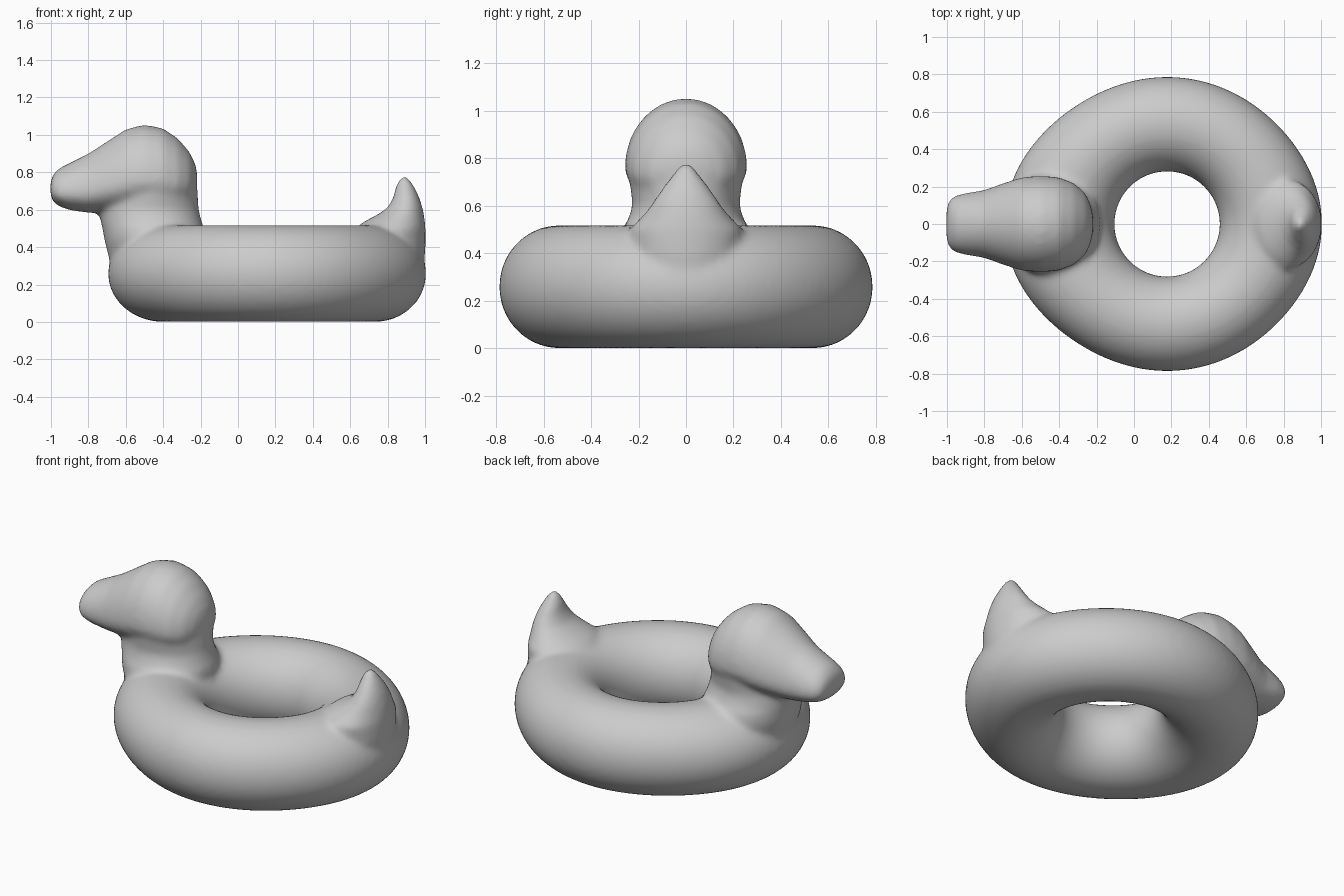
import bpy, bmesh
from math import sin, cos, pi

cube = bpy.data.objects.get("Cube")
if cube:
    bpy.data.objects.remove(cube, do_unlink=True)

SIDES = 40
bm = bmesh.new()


def skin(rings):
    """Bridge a list of closed vertex rings and cap both ends."""
    loops = [[bm.verts.new(p) for p in ring] for ring in rings]
    for a, b in zip(loops, loops[1:]):
        for i in range(len(a)):
            j = (i + 1) % len(a)
            bm.faces.new((a[i], a[j], b[j], b[i]))
    bm.faces.new(loops[0][::-1])
    bm.faces.new(loops[-1])


def turn():
    return [2 * pi * i / SIDES for i in range(SIDES)]


def upright(sections):
    """Loft ellipses stacked in z: (z, x_min, x_max, half_width)."""
    skin([[((a + b) / 2 + (b - a) / 2 * cos(t), w * sin(t), z) for t in turn()]
          for z, a, b, w in sections])


def lengthwise(sections):
    """Loft egg sections along x: (x, z_low, z_high, half_width)."""
    rings = []
    for x, low, high, w in sections:
        mid = low + 0.36 * (high - low)
        rings.append([(x, w * cos(t),
                       mid + sin(t) * ((high - mid) if sin(t) > 0 else (mid - low)))
                      for t in turn()])
    skin(rings)


# Inflated ring, drawn out a little on its outer side at chest and tail
MAJOR, TUBE, HEIGHT, CENTRE, AROUND = 0.534, 0.253, 0.259, 0.177, 96
ring = []
for i in range(AROUND):
    u = 2 * pi * i / AROUND
    stretch = 0.042 * max(cos(u), 0) ** 6 + 0.085 * max(-cos(u), 0) ** 4
    loop = []
    for t in turn():
        r = MAJOR + TUBE * cos(t) + stretch * (0.5 + 0.5 * cos(t))
        loop.append(bm.verts.new((CENTRE + r * cos(u), r * sin(u),
                                  HEIGHT + HEIGHT * sin(t))))
    ring.append(loop)
for i in range(AROUND):
    a, b = ring[i], ring[(i + 1) % AROUND]
    for k in range(SIDES):
        m = (k + 1) % SIDES
        bm.faces.new((a[k], b[k], b[m], a[m]))

# Neck, flaring into the ring
upright([(0.20, -0.60, -0.25, 0.20), (0.32, -0.685, -0.20, 0.25),
         (0.44, -0.715, -0.18, 0.28), (0.50, -0.725, -0.18, 0.27),
         (0.54, -0.735, -0.195, 0.245), (0.60, -0.745, -0.21, 0.225),
         (0.68, -0.72, -0.215, 0.235), (0.76, -0.66, -0.22, 0.235)])

# Head and bill
lengthwise([(-1.003, 0.68, 0.75, 0.08), (-0.99, 0.645, 0.785, 0.125),
            (-0.96, 0.618, 0.82, 0.152), (-0.90, 0.598, 0.85, 0.166),
            (-0.80, 0.583, 0.90, 0.182), (-0.70, 0.585, 0.965, 0.218),
            (-0.60, 0.59, 1.03, 0.25), (-0.50, 0.60, 1.055, 0.258),
            (-0.40, 0.60, 1.035, 0.25), (-0.32, 0.61, 0.98, 0.218),
            (-0.26, 0.64, 0.91, 0.165), (-0.23, 0.69, 0.85, 0.10),
            (-0.218, 0.74, 0.80, 0.04)])

# Upturned tail
upright([(0.25, 0.72, 0.99, 0.16), (0.40, 0.68, 1.003, 0.22),
         (0.50, 0.63, 1.003, 0.24), (0.535, 0.67, 1.0, 0.205),
         (0.57, 0.74, 0.995, 0.172), (0.61, 0.80, 0.987, 0.143),
         (0.66, 0.828, 0.972, 0.11), (0.71, 0.84, 0.95, 0.074),
         (0.75, 0.853, 0.927, 0.043), (0.775, 0.872, 0.908, 0.02)])

bmesh.ops.recalc_face_normals(bm, faces=bm.faces)
mesh = bpy.data.meshes.new("swim_ring")
bm.to_mesh(mesh)
bm.free()
swim_ring = bpy.data.objects.new("swim_ring", mesh)
bpy.context.collection.objects.link(swim_ring)

# Plain grey vinyl
grey = bpy.data.materials.new("plain_grey")
grey.use_nodes = True
colour = (0.6, 0.6, 0.6, 1)
grey.diffuse_color = colour
for node in grey.node_tree.nodes:
    if node.type == "BSDF_PRINCIPLED":
        node.inputs["Base Color"].default_value = colour
mesh.materials.append(grey)

# Fuse the parts into one skin and soften the joins
fuse = swim_ring.modifiers.new("fuse", "REMESH")
fuse.mode = "VOXEL"
fuse.voxel_size = 0.018
fuse.use_smooth_shade = True
soften = swim_ring.modifiers.new("soften", "SMOOTH")
soften.factor = 0.5
soften.iterations = 8
